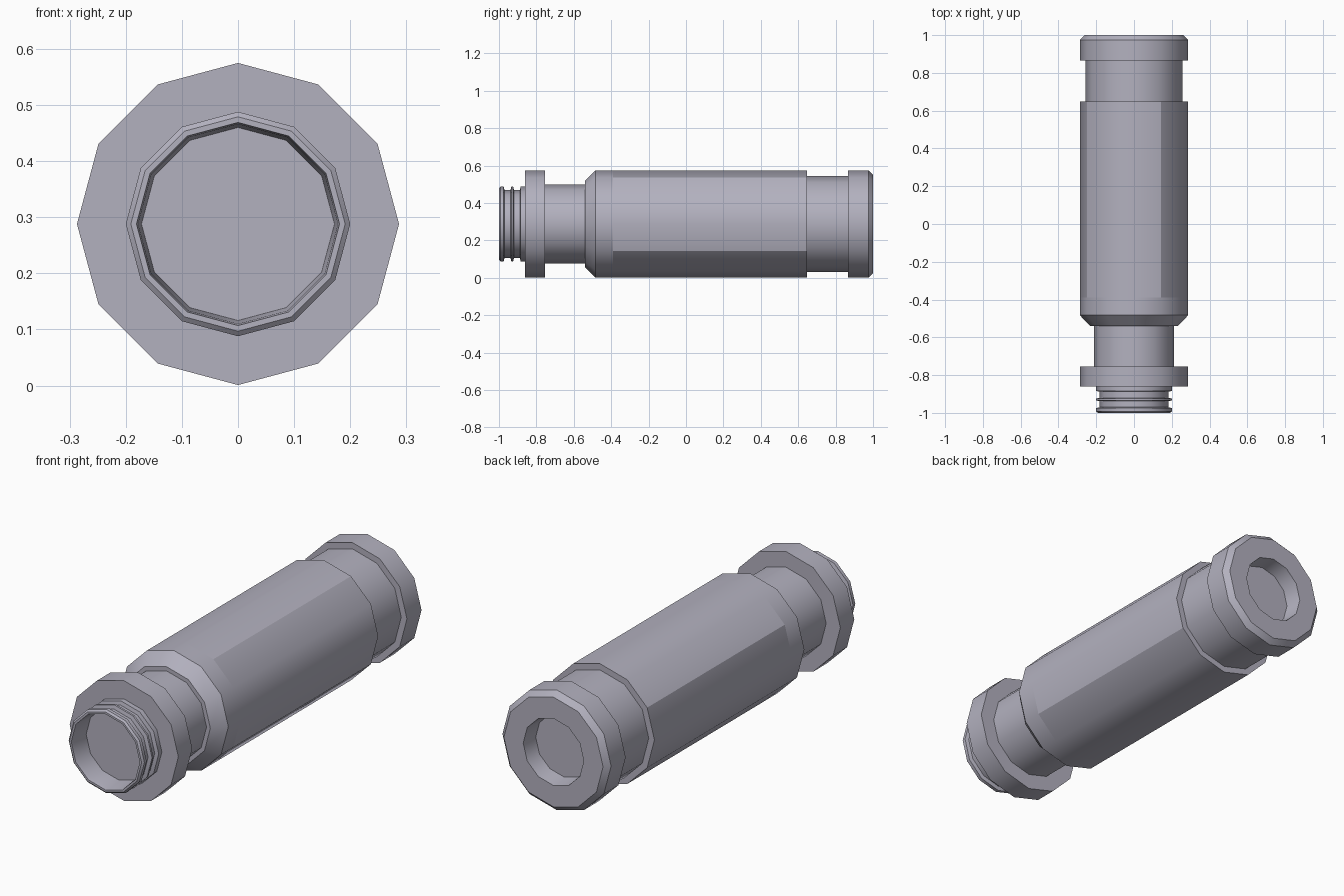
import bpy, bmesh, math

if "Cube" in bpy.data.objects:
    bpy.data.objects.remove(bpy.data.objects["Cube"])

SIDES = 12
R = 0.287       # largest radius
CZ = 0.288      # height of the long axis

grey = bpy.data.materials.new("lilac_grey")
grey.diffuse_color = (0.45, 0.44, 0.52, 1.0)
grey.use_nodes = True
grey.node_tree.nodes["Principled BSDF"].inputs["Base Color"].default_value = grey.diffuse_color


def turned(name, profile, sharp_corners=()):
    """Revolve (y, radius) points around the long axis; radius 0 closes the part."""
    bm = bmesh.new()
    rings = []
    for y, r in profile:
        if r == 0:
            rings.append([bm.verts.new((0, y, CZ))])
        else:
            rings.append([bm.verts.new((r * math.cos(2 * math.pi * i / SIDES), y,
                                        CZ + r * math.sin(2 * math.pi * i / SIDES)))
                          for i in range(SIDES)])
    for a, b in zip(rings, rings[1:]):
        for i in range(SIDES):
            j = (i + 1) % SIDES
            if len(a) == 1:
                bm.faces.new((a[0], b[j], b[i]))
            elif len(b) == 1:
                bm.faces.new((a[i], a[j], b[0]))
            else:
                bm.faces.new((a[i], a[j], b[j], b[i]))
    bm.normal_update()
    # soft around the axis, crisp at every step and on the chosen long edges
    for f in bm.faces:
        f.smooth = True
    for e in bm.edges:
        if len(e.link_faces) == 2 and e.calc_face_angle(0) > math.radians(31):
            e.smooth = False
    for a, b in zip(rings, rings[1:]):
        for i in sharp_corners:
            bm.edges.get((a[i], b[i])).smooth = False
    mesh = bpy.data.meshes.new(name)
    bm.to_mesh(mesh)
    bm.free()
    mesh.materials.append(grey)
    obj = bpy.data.objects.new(name, mesh)
    bpy.context.collection.objects.link(obj)
    return obj


# Ribbed front socket with a recessed floor
turned("front_socket", [
    (-0.90, 0), (-0.90, 0.172), (-0.985, 0.178), (-1.0, 0.181), (-1.0, 0.191),
    (-0.992, 0.20), (-0.975, 0.20), (-0.97, 0.182),
    (-0.938, 0.182), (-0.934, 0.20), (-0.924, 0.20), (-0.92, 0.182),
    (-0.888, 0.182), (-0.884, 0.20), (-0.86, 0.20)])

# Wide flange behind the socket
turned("front_flange", [(-0.86, 0.20), (-0.86, R), (-0.755, R), (-0.755, 0.212)])

# Narrow neck
turned("front_neck", [(-0.755, 0.212), (-0.54, 0.212)])

# Chamfered shoulder ring
turned("body_shoulder", [(-0.54, 0.212), (-0.54, 0.232), (-0.483, R), (-0.39, R)])

# Long main barrel, with four crisp long edges
turned("main_barrel", [(-0.39, R), (0.648, R)], (2, 5, 8, 11))

# Step down to the rear neck
turned("barrel_end", [(0.648, R), (0.648, 0.257)])
turned("rear_neck", [(0.648, 0.257), (0.865, 0.257)])

# Rear cap with chamfered rim and recessed round floor
turned("rear_cap", [
    (0.865, 0.257), (0.865, R), (0.975, R), (1.0, 0.262),
    (1.0, 0.16), (0.92, 0.15), (0.92, 0)])
